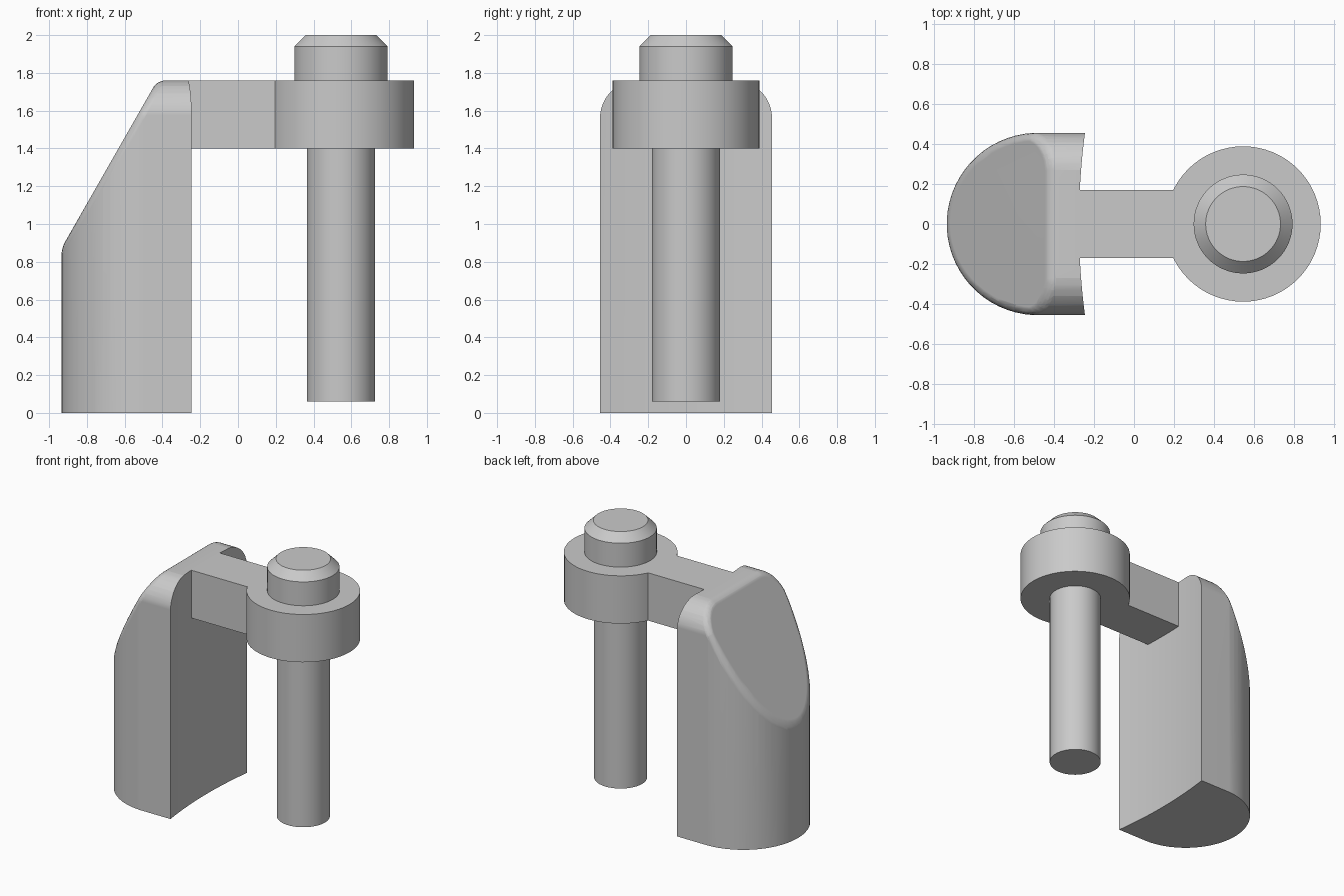
import bpy, bmesh
from math import sin, cos, tan, pi, radians
from mathutils import Vector

if "Cube" in bpy.data.objects:
    bpy.data.objects.remove(bpy.data.objects["Cube"])

grey = bpy.data.materials.new("plain grey")
grey.use_nodes = True
grey.diffuse_color = (0.59, 0.59, 0.59, 1)
grey.node_tree.nodes["Principled BSDF"].inputs["Base Color"].default_value = grey.diffuse_color

TOP = 1.76
PIN_X = 0.545


def finish(name, bm):
    bmesh.ops.recalc_face_normals(bm, faces=bm.faces[:])
    mesh = bpy.data.meshes.new(name)
    bm.to_mesh(mesh)
    bm.free()
    obj = bpy.data.objects.new(name, mesh)
    bpy.context.collection.objects.link(obj)
    mesh.materials.append(grey)
    return obj


def smooth(obj):
    bpy.ops.object.select_all(action='DESELECT')
    obj.select_set(True)
    bpy.context.view_layer.objects.active = obj
    bpy.ops.object.shade_smooth_by_angle(angle=radians(30))


def lathe(name, profile, sides=64):
    """Closed solid of revolution about the pin axis from (radius, height) pairs."""
    bm = bmesh.new()
    rings = [[bm.verts.new((PIN_X + r * cos(2 * pi * i / sides), r * sin(2 * pi * i / sides), z))
              for i in range(sides)] for r, z in profile]
    for a, b in zip(rings, rings[1:]):
        for i in range(sides):
            j = (i + 1) % sides
            bm.faces.new((a[i], a[j], b[j], b[i]))
    bm.faces.new(rings[0])
    bm.faces.new(rings[-1])
    smooth(finish(name, bm))


def hull(points):
    bm = bmesh.new()
    for p in points:
        bm.verts.new(p)
    bmesh.ops.remove_doubles(bm, verts=bm.verts[:], dist=0.0003)
    bmesh.ops.convex_hull(bm, input=bm.verts[:])
    loose = [v for v in bm.verts if not v.link_faces]
    bmesh.ops.delete(bm, geom=loose, context='VERTS')
    bmesh.ops.recalc_face_normals(bm, faces=bm.faces[:])
    bm.normal_update()
    return bm


def cut(bm, normal, distance):
    """Trim a convex solid by a plane and close it again."""
    bmesh.ops.bisect_plane(bm, geom=bm.verts[:] + bm.edges[:] + bm.faces[:], dist=0.00001,
                           plane_co=normal * distance, plane_no=normal, clear_outer=True)
    points = [v.co.copy() for v in bm.verts]
    bm.free()
    return hull(points)


# Upright: half-round wall, rounded shoulders and flat top, as (normal, distance) planes
R, CX, END, ROUND = 0.455, -0.48, -0.245, 0.2
planes = []
for i in range(33):
    n = Vector((-sin(pi * i / 32), cos(pi * i / 32), 0))
    planes.append((n, n.x * CX + R))
for side in (-1, 1):
    for i in range(1, 10):
        a = pi / 2 * i / 10
        n = Vector((0, side * cos(a), sin(a)))
        planes.append((n, cos(a) * (R - ROUND) + n.z * (TOP - ROUND) + ROUND))
planes.append((Vector((0, 0, 1)), TOP))

# Sloping outer face, with a fillet where it meets each of those planes
slope = Vector((-0.77, 0, 0.44)).normalized()
slope_d = slope.dot(Vector((-0.45, 0, 1.72)))
fillets = []
for n2, d2 in planes:
    g = slope.dot(n2)
    r = 0.045 / tan(slope.angle(n2) / 2)
    p, q = slope_d - r, d2 - r
    centre = (slope * (p - g * q) + n2 * (q - g * p)) / (1 - g * g)
    for k in (0.2, 0.4, 0.6, 0.8):
        n = slope.lerp(n2, k).normalized()
        fillets.append((n, n.dot(centre) + r))

bm = hull([(x, y, z) for x in (-1, END) for y in (-0.5, 0.5) for z in (0, 2)])
for n, d in planes + [(slope, slope_d)] + fillets:
    bm = cut(bm, n, d)
bmesh.ops.dissolve_limit(bm, angle_limit=radians(0.2), verts=bm.verts[:], edges=bm.edges[:])

# Gently hollow inner face
for i in range(-9, 10):
    inner = [f for f in bm.faces if any(v.co.x > END - 0.001 for v in f.verts)]
    geom = {e for f in inner for e in f.edges} | {v for f in inner for v in f.verts} | set(inner)
    bmesh.ops.bisect_plane(bm, geom=list(geom), dist=0.0001,
                           plane_co=(0, 0.045 * i, 0), plane_no=(0, 1, 0))
for v in bm.verts:
    if v.co.x > END - 0.001:
        v.co.x -= 0.03 * (1 - (v.co.y / R) ** 2)
upright = finish("upright", bm)
smooth(upright)
upright.modifiers.new("even_shading", 'WEIGHTED_NORMAL').keep_sharp = True

# Arm joining the upright to the collar
bm = bmesh.new()
bmesh.ops.create_cube(bm, size=1)
for v in bm.verts:
    v.co = (0.22 if v.co.x > 0 else -0.278, 0.34 * v.co.y, TOP if v.co.z > 0 else 1.4)
finish("arm", bm)

# Collar, pin and chamfered pin head
lathe("collar", [(0.388, 1.4), (0.388, TOP)])
lathe("pin", [(0.181, 0.06), (0.181, 1.45)])
lathe("pin_head", [(0.247, 1.7), (0.247, 1.94), (0.187, 2.0)])
